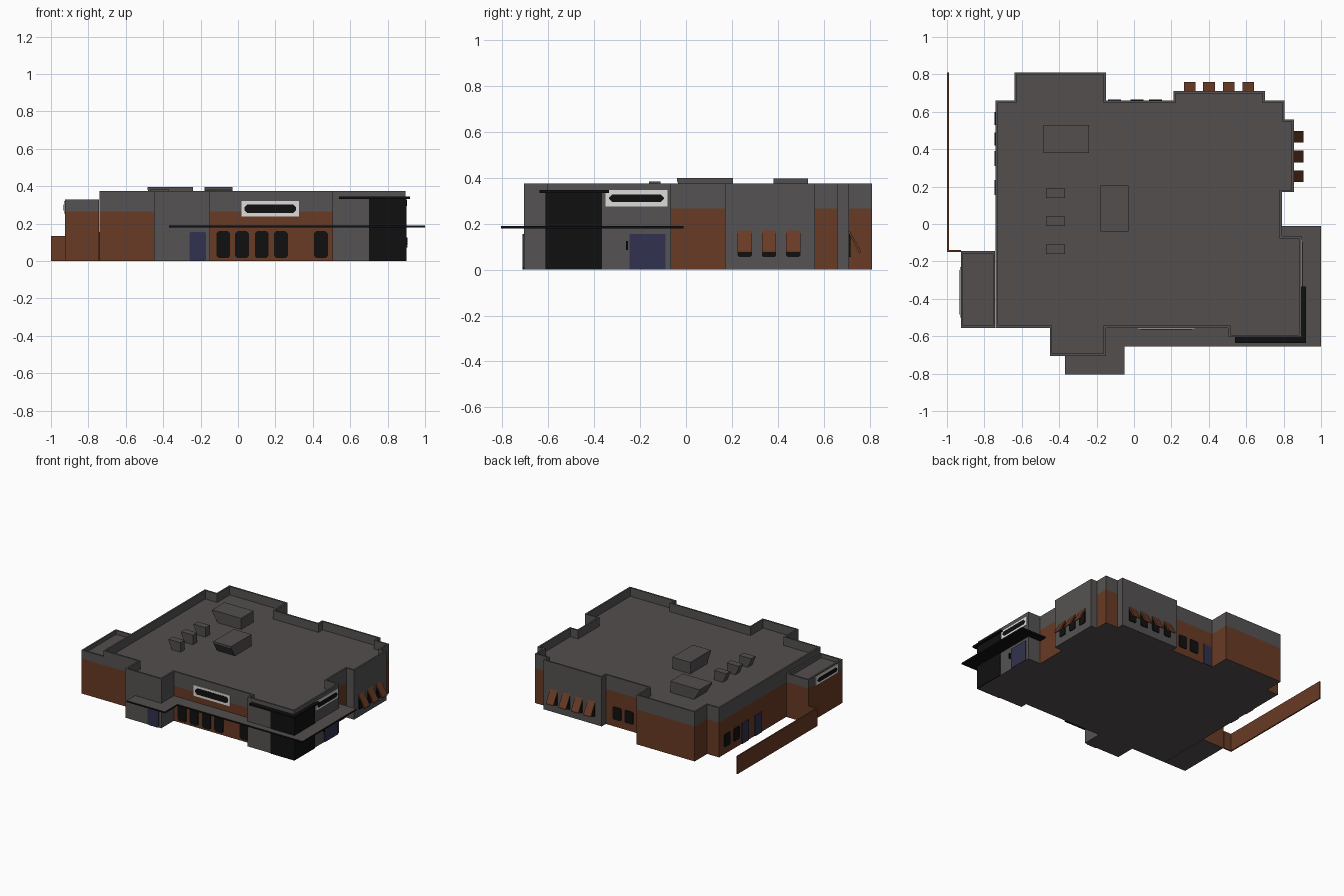
import bpy, bmesh
from mathutils import Vector

if "Cube" in bpy.data.objects:
    bpy.data.objects.remove(bpy.data.objects["Cube"])


def material(name, col):
    m = bpy.data.materials.new(name)
    m.diffuse_color = (*col, 1)
    m.use_nodes = True
    m.node_tree.nodes["Principled BSDF"].inputs["Base Color"].default_value = m.diffuse_color
    return m


GREY = material("wall_grey", (0.09, 0.086, 0.084))
ROOF = material("roof_grey", (0.085, 0.077, 0.075))
BROWN = material("brick_brown", (0.14, 0.043, 0.018))
BLACK = material("glass_black", (0.005, 0.005, 0.005))
BLUE = material("door_blue", (0.031, 0.031, 0.077))
WHITE = material("sign_white", (0.72, 0.72, 0.70))


def finish(name, bm, mats):
    me = bpy.data.meshes.new(name)
    bm.to_mesh(me)
    bm.free()
    for m in mats:
        me.materials.append(m)
    ob = bpy.data.objects.new(name, me)
    bpy.context.collection.objects.link(ob)
    return ob


def prism(name, pts, vec, mats):
    """Extrude a flat polygon of 3D points along vec."""
    bm = bmesh.new()
    low = [bm.verts.new(p) for p in pts]
    high = [bm.verts.new(Vector(p) + Vector(vec)) for p in pts]
    bm.faces.new(low)
    bm.faces.new(high)
    for i in range(len(pts)):
        bm.faces.new((low[i - 1], low[i], high[i], high[i - 1]))
    bmesh.ops.recalc_face_normals(bm, faces=bm.faces[:])
    if len(mats) > 1:                       # second material on upward faces
        for f in bm.faces:
            f.material_index = int(f.normal.z > 0.9)
    return finish(name, bm, mats)


def box(name, x0, x1, y0, y1, z0, z1, mat):
    return prism(name, [(x0, y0, z0), (x1, y0, z0), (x1, y1, z0), (x0, y1, z0)], (0, 0, z1 - z0), [mat])


def plate(name, axis, pos, side, u0, u1, z0, z1, mat, c=0.0, t=0.006):
    """Thin panel on a wall; c cuts the corners."""
    if c:
        uz = [(u0 + c, z0), (u1 - c, z0), (u1, z0 + c), (u1, z1 - c),
              (u1 - c, z1), (u0 + c, z1), (u0, z1 - c), (u0, z0 + c)]
    else:
        uz = [(u0, z0), (u1, z0), (u1, z1), (u0, z1)]
    if axis == "x":
        return prism(name, [(pos, u, z) for u, z in uz], (side * t, 0, 0), [mat])
    return prism(name, [(u, pos, z) for u, z in uz], (0, side * t, 0), [mat])


def building(name, outline, top, roof_z, split=0.265, th=0.012):
    """Walls, parapet, roof and floor; outline rows are x, y, brick flag of next wall."""
    n = len(outline)
    pts = [Vector(p[:2]) for p in outline]
    inner = []
    for i, p in enumerate(pts):             # inset for right-angled corners
        d0 = (p - pts[i - 1]).normalized()
        d1 = (pts[(i + 1) % n] - p).normalized()
        inner.append(p + th * (Vector((-d0.y, d0.x)) + Vector((-d1.y, d1.x))))
    bm = bmesh.new()

    def ring(ps, z):
        return [bm.verts.new((p.x, p.y, z)) for p in ps]

    a, b, c = ring(pts, 0), ring(pts, split), ring(pts, top)
    d, e = ring(inner, top), ring(inner, roof_z)
    for i in range(n):
        j = (i + 1) % n
        for lo, hi, mi in ((a, b, outline[i][2]), (b, c, 0), (c, d, 0), (d, e, 0)):
            bm.faces.new((lo[i], lo[j], hi[j], hi[i])).material_index = mi
    bm.faces.new(e).material_index = 2
    bm.faces.new(a[::-1]).material_index = 2
    return finish(name, bm, [GREY, BROWN, ROOF])


# Main building and the lower annex on the left
building("main_building", [
    (-.74, -.555, 1), (-.45, -.555, 0), (-.45, -.705, 0), (-.15, -.705, 0), (-.15, -.555, 1),
    (.505, -.555, 0), (.505, -.605, 0), (.895, -.605, 0), (.895, -.065, 0), (.79, -.065, 1),
    (.79, .17, 0), (.855, .17, 0), (.855, .56, 0), (.805, .56, 1), (.805, .66, 1),
    (.70, .66, 0), (.70, .71, 0), (.21, .71, 0), (.21, .66, 1), (-.15, .66, 1),
    (-.15, .81, 1), (-.64, .81, 1), (-.64, .66, 1), (-.74, .66, 1)], .375, .31)
building("annex", [(-.925, -.555, 1), (-.742, -.555, 0), (-.742, -.145, 1), (-.925, -.145, 1)], .33, .30)

# Yard fence
box("fence_side", -1, -.99, -.145, .81, 0, .135, BROWN)
box("fence_front", -1, -.925, -.15, -.14, 0, .135, BROWN)

# Canopy around the front and right, black edged with grey top
CANOPY = [(-.37, -.805), (-.05, -.805), (-.05, -.655), (1, -.655), (1, -.01), (.78, -.01),
          (.78, -.50), (-.37, -.50)]
prism("canopy", [(x, y, .178) for x, y in CANOPY], (0, 0, .012), [BLACK, ROOF])
UPPER = [(.54, -.637), (.92, -.637), (.92, -.335), (.894, -.335), (.894, -.604), (.54, -.604)]
prism("upper_canopy", [(x, y, .333) for x, y in UPPER], (0, 0, .012), [BLACK])

# Corner glazing
plate("corner_glass_front", "y", -.605, -1, .70, .90, 0, .34, BLACK)
plate("corner_glass_right", "x", .895, 1, -.61, -.365, 0, .335, BLACK)

# Signs: white board with a blank black panel
for nm, ax, pos, s, u0, u1, z0, z1 in (
        ("front", "y", -.555, -1, .02, .325, .238, .32),
        ("right", "x", .895, 1, -.35, -.08, .275, .345),
        ("left", "x", -.925, -1, -.50, -.23, .253, .32)):
    plate(nm + "_sign_board", ax, pos, s, u0, u1, z0, z1, WHITE)
    plate(nm + "_sign_panel", ax, pos, s, u0 + .016, u1 - .016, z0 + .018, z1 - .018, BLACK, .014, .009)

# Doors
plate("front_door", "y", -.705, -1, -.26, -.17, 0, .155, BLUE, .008)
plate("right_door", "x", .895, 1, -.245, -.09, 0, .155, BLUE)
plate("back_door", "y", .66, 1, -.14, -.07, 0, .155, BLUE)
for y in (.31, .155):
    plate("left_door", "x", -.74, -1, y, y + .08, 0, .155, BLUE)
box("door_handle", .89, .907, -.262, -.252, .085, .125, BLACK)

# Front, back and left windows
for x in (-.115, -.015, .09, .193, .407):
    plate("front_window", "y", -.555, -1, x, x + .073, .015, .16, BLACK, .012)
for x in (-.02, .08):
    plate("back_window", "y", .66, 1, x, x + .07, .055, .15, BLACK, .006)
for y in (.42, .53):
    plate("left_window", "x", -.74, -1, y, y + .07, .055, .15, BLACK, .006)

# Windows with sloping awnings on the right and back
PROFILE = [(0, .17), (.05, .083), (.05, .073), (.042, .073), (0, .155)]
for y in (.225, .33, .435):
    plate("awning_window_right", "x", .855, 1, y, y + .062, .055, .155, BLACK, .006)
    prism("awning_right", [(.855 + d, y, z) for d, z in PROFILE], (0, .062, 0), [BROWN])
for x in (.266, .37, .475, .58):
    plate("awning_window_back", "y", .71, 1, x, x + .062, .055, .155, BLACK, .006)
    prism("awning_back", [(x, .71 + d, z) for d, z in PROFILE], (.062, 0, 0), [BROWN])


# Roof units with an undercut intake side
def unit_x(name, x0, x1, y0, y1, top, cut):
    prism(name, [(x0 + cut, y0, .305), (x1, y0, .305), (x1, y0, top), (x0, y0, top), (x0, y0, top - .012)],
          (0, y1 - y0, 0), [ROOF])


def unit_y(name, x0, x1, y0, y1, top, cut):
    prism(name, [(x0, y0 + cut, .305), (x0, y1, .305), (x0, y1, top), (x0, y0, top), (x0, y0, top - .012)],
          (x1 - x0, 0, 0), [ROOF])


unit_x("large_roof_unit", -.485, -.24, .38, .53, .395, .05)
unit_y("middle_roof_unit", -.18, -.03, -.04, .205, .397, .05)
for y in (-.16, -.01, .14):
    unit_x("small_roof_unit", -.47, -.37, y, y + .05, .382, .03)
